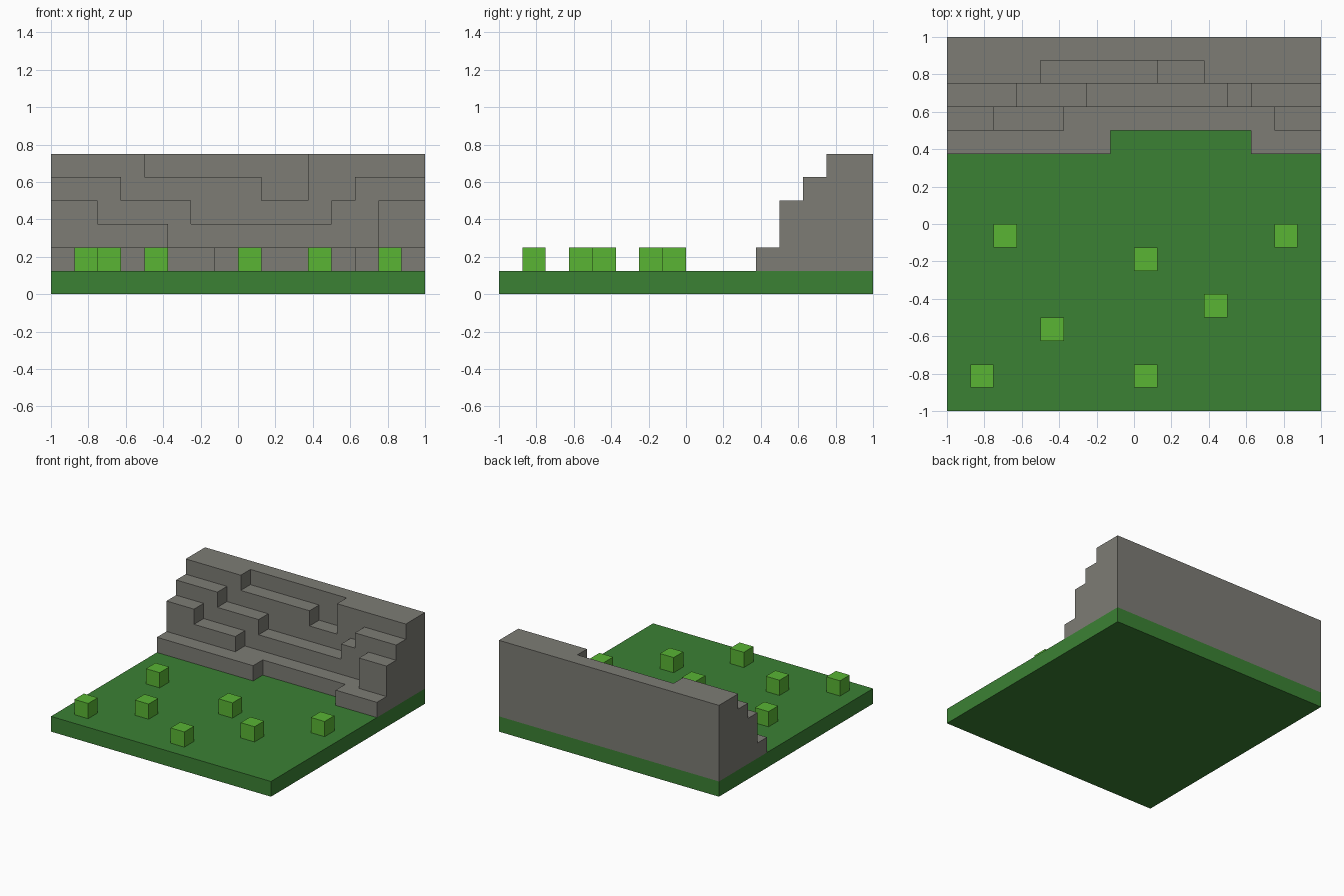
import bpy
import bmesh
from mathutils import Vector

cube = bpy.data.objects.get("Cube")
if cube:
    bpy.data.objects.remove(cube, do_unlink=True)

N = 16            # blocks along each side
U = 2.0 / N       # block size


def material(name, rgb):
    mat = bpy.data.materials.new(name)
    mat.use_nodes = True
    mat.diffuse_color = (*rgb, 1)
    mat.node_tree.nodes["Principled BSDF"].inputs["Base Color"].default_value = (*rgb, 1)
    return mat


grass = material("grass green", (0.044, 0.22, 0.034))
leaf = material("leaf green", (0.1, 0.46, 0.034))
stone = material("stone grey", (0.205, 0.202, 0.178))

# Ground slab, one block thick
ground = {(x, y, 0) for x in range(N) for y in range(N)}

# Cliff terraces, front row to back row: (end column, top level) runs
terraces = [
    [(7, 2), (13, 1), (16, 2)],
    [(2, 4), (5, 3), (14, 2), (16, 4)],
    [(3, 5), (6, 4), (12, 3), (13, 4), (16, 5)],
    [(4, 6), (9, 5), (11, 4), (16, 6)],
    [(16, 6)],
]
cliff = set()
for row, runs in enumerate(terraces, N - len(terraces)):
    start = 0
    for end, top in runs:
        cliff |= {(x, row, z) for x in range(start, end) for z in range(1, top)}
        start = end

# Small bushes scattered on the grass
bushes = [(2, 7), (14, 7), (8, 6), (11, 4), (4, 3), (1, 1), (8, 1)]
bush_blocks = [{(x, y, 1)} for x, y in bushes]

filled = ground.union(cliff, *bush_blocks)


def build_blocks(name, blocks, mat, merge=True):
    """Skin the exposed sides of a set of blocks, merging flat areas."""
    bm = bmesh.new()
    for block in sorted(blocks):
        centre = Vector(block) + Vector((0.5, 0.5, 0.5))
        for axis in range(3):
            for sign in (-1, 1):
                n = Vector((0, 0, 0))
                n[axis] = sign
                if tuple(int(c) for c in Vector(block) + n) in filled:
                    continue
                a = Vector((0, 0, 0))
                a[(axis + 1) % 3] = 0.5
                b = n.cross(a)
                mid = centre + n * 0.5
                corners = (mid - a - b, mid + a - b, mid + a + b, mid - a + b)
                bm.faces.new([bm.verts.new((c.x * U - 1, c.y * U - 1, c.z * U))
                              for c in corners])
    bmesh.ops.remove_doubles(bm, verts=bm.verts[:], dist=U * 0.01)
    if merge:
        bmesh.ops.dissolve_limit(bm, angle_limit=0.01, verts=bm.verts[:], edges=bm.edges[:])
    bm.normal_update()
    mesh = bpy.data.meshes.new(name)
    bm.to_mesh(mesh)
    bm.free()
    mesh.materials.append(mat)
    obj = bpy.data.objects.new(name, mesh)
    bpy.context.collection.objects.link(obj)
    return obj


build_blocks("ground", ground, grass, merge=False)
build_blocks("stepped_cliff", cliff, stone)
for i, blocks in enumerate(bush_blocks, 1):
    build_blocks(f"bush_{i}", blocks, leaf)
